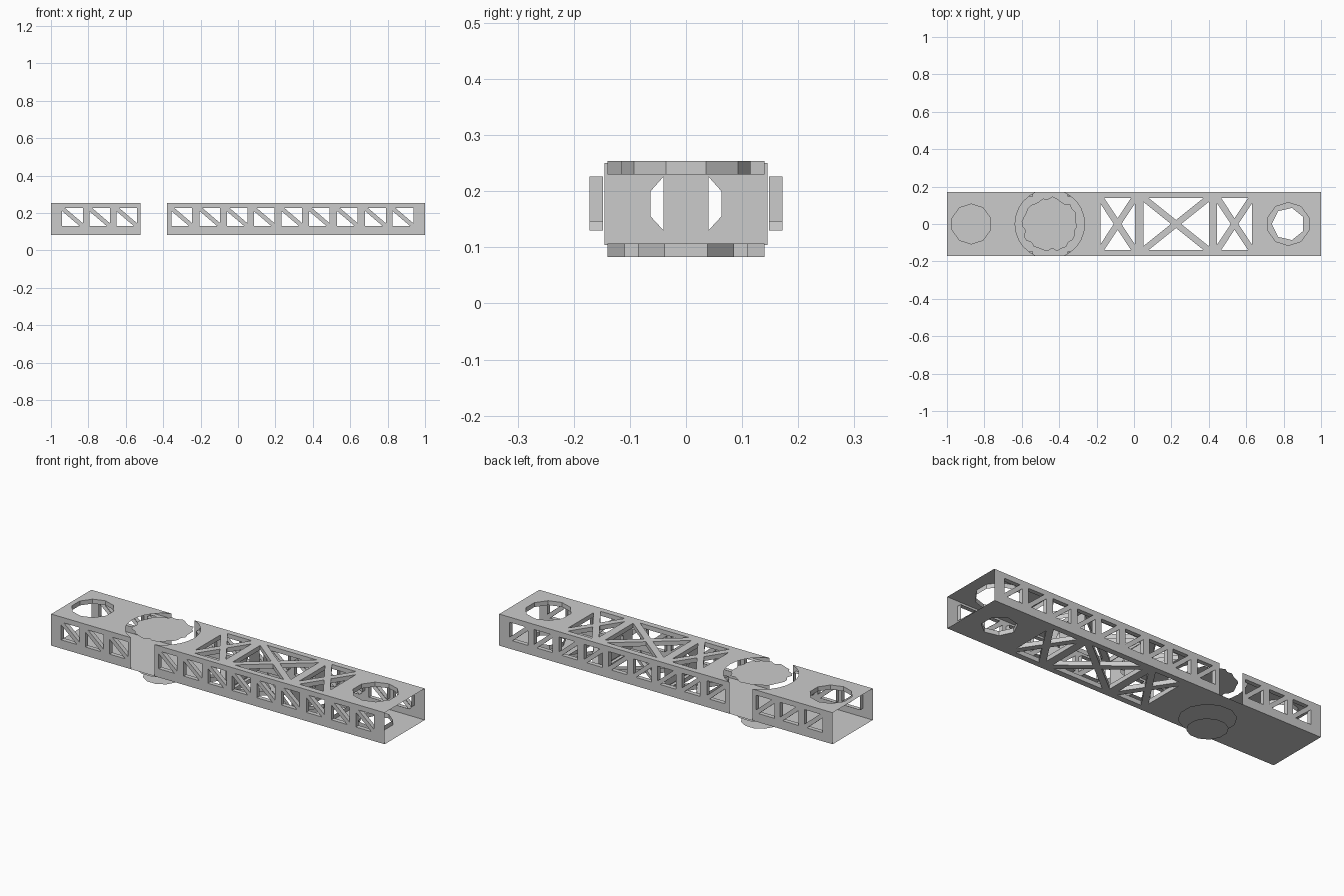
import bpy, math, random
from mathutils import Vector
from mathutils.geometry import tessellate_polygon

if "Cube" in bpy.data.objects:
    bpy.data.objects.remove(bpy.data.objects["Cube"])

random.seed(4)
W, Z0, Z1, LIP = 0.172, 0.083, 0.254, 0.024
CX = -0.45                      # turntable centre


def panel(name, outlines, holes, place, lip=LIP):
    """Flat sheet with holes; place(u, v, depth) maps to 3D. Hole rims fold inward."""
    verts, faces = [], []

    def inside(pt, poly):
        n, c = len(poly), False
        for i in range(n):
            (x1, y1), (x2, y2) = poly[i], poly[i - 1]
            if (y1 > pt[1]) != (y2 > pt[1]) and pt[0] < (x2 - x1) * (pt[1] - y1) / (y2 - y1) + x1:
                c = not c
        return c

    for out in outlines:
        mine = [h for h in holes if inside(h[0], out)]
        loops = [[Vector((u, v, 0)) for u, v in lp] for lp in [out] + mine]
        base = len(verts)
        verts += [place(p.x, p.y, 0) for lp in loops for p in lp]
        faces += [tuple(base + i for i in t) for t in tessellate_polygon(loops)]
        start = base + len(out)
        for h in mine if lip else []:
            n, b = len(h), len(verts)
            verts += [place(u, v, lip) for u, v in h]
            faces += [(start + i, start + (i + 1) % n, b + (i + 1) % n, b + i) for i in range(n)]
            start += n
    me = bpy.data.meshes.new(name)
    me.from_pydata(verts, [], faces)
    ob = bpy.data.objects.new(name, me)
    bpy.context.collection.objects.link(ob)
    return ob


def rect(x0, x1, y0, y1):
    return [(x0, y0), (x1, y0), (x1, y1), (x0, y1)]


def ring(cx, r, n, jag=0.0):
    pts = []
    for i in range(n):
        a, q = math.tau * (i + 0.5) / n, r - random.uniform(0, jag)
        pts.append((cx + q * math.cos(a), q * math.sin(a)))
    return pts


def x_brace(x0, x1, h, g=0.022):
    """Four triangular openings left by an X brace."""
    c, w = (x0 + x1) / 2, (x1 - x0) / 2
    gx, gy = g * math.hypot(w, h) / h / 1.3, g * math.hypot(w, h) / w / 1.3
    tris = []
    for s in (1, -1):
        tris.append([(c - s * (w - gx), s * h), (c, s * gy), (c + s * (w - gx), s * h)])
        tris.append([(c + s * w, s * (h - gy)), (c + s * gx, 0), (c + s * w, -s * (h - gy))])
    return tris


# side walls with diagonal lattice, open at the turntable
lattice = []
for x in (-0.885, -0.74, -0.595, -0.3, -0.15, -0.005, 0.14, 0.288, 0.435, 0.585, 0.735, 0.882):
    a, b, lo, hi, g = x - 0.055, x + 0.055, 0.13, 0.226, 0.016
    lattice.append([(a, lo), (b - g, lo), (a, hi - g)])
    lattice.append([(b, hi), (a + g, hi), (b, lo + g)])
walls = [rect(-1, -0.52, Z0, Z1), rect(-0.38, 1, Z0, Z1)]
for name, s in (("front_wall", -1), ("back_wall", 1)):
    panel(name, walls, lattice, lambda u, v, d, s=s: (u, s * (W - d), v))

# top deck in two pieces around the turntable
braces = x_brace(-0.18, 0.005, 0.14) + x_brace(0.05, 0.40, 0.14) + x_brace(0.445, 0.63, 0.14)


def arc(side, n=10):
    a = math.atan2(W, 0.07)
    r = math.hypot(W, 0.07)
    return [(CX + side * r * math.cos(-a + 2 * a * i / n), r * math.sin(-a + 2 * a * i / n))
            for i in range(n + 1)]


left = [(-1, W), (-1, -W)] + arc(-1)
right = [(1, W), (1, -W)] + arc(1)
panel("top_deck", [left, right],
      braces + [ring(-0.87, 0.107, 10), ring(0.825, 0.115, 10)],
      lambda u, v, d: (u, v, Z1 - d))

# bottom deck
panel("bottom_deck", [rect(-1, 1, -W, W)], braces + [ring(0.825, 0.088, 7)],
      lambda u, v, d: (u, v, Z0 + d))

# turntable discs
for name, r, n, z, jag in (("turntable_top", 0.155, 36, Z1, 0.025),
                           ("turntable_plate", 0.14, 12, 0.055, 0),
                           ("turntable_foot", 0.1, 12, 0.0, 0)):
    panel(name, [ring(CX, r, n, jag)], [], lambda u, v, d, z=z: (u, v, z))

# inner cross frames with paired slots
slots = [[(s * 0.04, 0.13), (s * 0.063, 0.155), (s * 0.063, 0.2), (s * 0.04, 0.226)] for s in (1, -1)]
for i, x in enumerate((0.026, 0.422)):
    panel(f"cross_frame_{i + 1}", [rect(-0.145, 0.145, 0.104, 0.25)], slots,
          lambda u, v, d, x=x: (x, u, v), lip=0)
